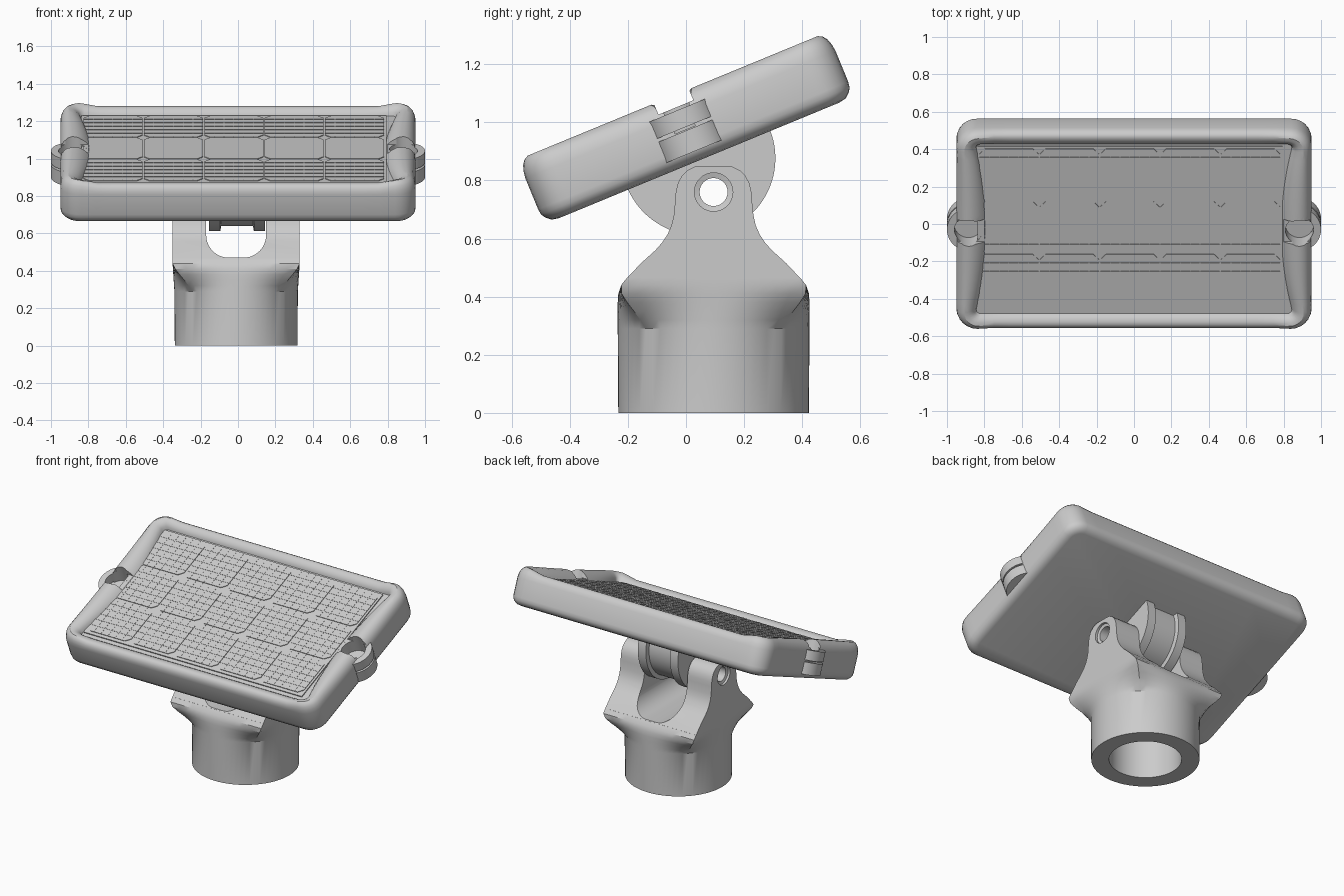
import bpy, bmesh, math
from mathutils import Matrix, Vector

if "Cube" in bpy.data.objects:
    bpy.data.objects.remove(bpy.data.objects["Cube"])

TILT = Matrix.Translation((0, 0, 0.98)) @ Matrix.Rotation(math.radians(22.4), 4, 'X')
FLAT = Matrix.Identity(4)
CX, CY = -0.01, 0.095          # centre of the stand


def finish(name, bm, mat=FLAT):
    bmesh.ops.recalc_face_normals(bm, faces=bm.faces)
    me = bpy.data.meshes.new(name)
    bm.to_mesh(me)
    bm.free()
    me.transform(mat)
    ob = bpy.data.objects.new(name, me)
    bpy.context.collection.objects.link(ob)
    return ob


def add_loft(bm, rings):
    rows = [[bm.verts.new(p) for p in ring] for ring in rings]
    n = len(rows[0])
    for a, b in zip(rows, rows[1:]):
        for i in range(n):
            j = (i + 1) % n
            bm.faces.new((a[i], a[j], b[j], b[i]))
    bm.faces.new(rows[0])
    bm.faces.new(rows[-1])


def loft(name, rings, mat=FLAT):
    bm = bmesh.new()
    add_loft(bm, rings)
    return finish(name, bm, mat)


def box_rings(x0, x1, y0, y1, z0, z1):
    return [[(x0, y0, z), (x1, y0, z), (x1, y1, z), (x0, y1, z)] for z in (z0, z1)]


def circle(r, n=64):
    return [(r * math.cos(2 * math.pi * i / n), r * math.sin(2 * math.pi * i / n)) for i in range(n)]


def cylinder(name, x, y, r, z0, z1, mat=FLAT):
    return loft(name, [[(x + a, y + b, z) for a, b in circle(r)] for z in (z0, z1)], mat)


def cut(ob, *cutters):
    bpy.context.view_layer.objects.active = ob
    for c in cutters:
        c.hide_render = True
        m = ob.modifiers.new("cut", 'BOOLEAN')
        m.operation, m.solver, m.object = 'DIFFERENCE', 'EXACT', c
        bpy.ops.object.modifier_apply(modifier=m.name)


def rounded_rect(hx, hy, r, arc=6, sub=20):
    corners = []
    for k, (sx, sy) in enumerate(((1, 1), (-1, 1), (-1, -1), (1, -1))):
        a0 = k * math.pi / 2
        corners.append([Vector((sx * (hx - r) + r * math.cos(a0 + math.pi / 2 * i / arc),
                                sy * (hy - r) + r * math.sin(a0 + math.pi / 2 * i / arc)))
                        for i in range(arc + 1)])
    pts = []
    for k in range(4):
        pts += corners[k]
        a, b = corners[k][-1], corners[(k + 1) % 4][0]
        pts += [a.lerp(b, i / sub) for i in range(1, sub)]
    return pts


# Panel frame: rounded tray, taller crescent rims on the short sides
HX, HY = 0.95, 0.577
outer = rounded_rect(HX, HY, 0.11)
inner = rounded_rect(0.85, 0.49, 0.03)
for p in inner:
    side = min(1, max(0, (abs(p.x) - 0.80) / 0.05))
    p.x -= math.copysign(0.062 * side * (1 - (p.y / 0.49) ** 2), p.x)
rings = []
for inset, v in ((0.055, -0.12), (0.03, -0.115), (0.012, -0.1), (0.003, -0.085), (0, -0.065)):
    rings.append([(p.x, p.y, v) for p in rounded_rect(HX - inset, HY - inset, 0.11 - inset)])
for s, h in ((0, 0.05), (0.04, 0.075), (0.12, 0.097), (0.25, 0.113), (0.4, 0.12),
             (0.6, 0.117), (0.8, 0.104), (0.93, 0.088), (1, 0.066)):
    ring = []
    for o, i in zip(outer, inner):
        p = o.lerp(i, s)
        tall = min(1, max(0, (abs(p.x) - 0.79) / 0.05))
        v = 0.05 + (h - 0.05) * (0.72 + 0.28 * tall)
        ring.append((p.x, p.y, v if s < 1 else 0.066))
    rings.append(ring)
frame = loft("panel_frame", rings, TILT)

# Side lugs: split discs with a socket open to the inside
smooth, helpers = [frame], []
for sx, side in ((1, "right"), (-1, "left")):
    lug = cylinder("lug_upper_" + side, sx * 0.875, -0.005, 0.125, 0.004, 0.068, TILT)
    low = cylinder("lug_lower_" + side, sx * 0.875, -0.005, 0.125, -0.085, -0.008, TILT)
    socket = cylinder("socket_cutter", sx * 0.885, -0.005, 0.075, -0.004, 0.3, TILT)
    xs = sorted((sx * 0.74, sx * 1.05))
    gap = loft("gap_cutter", box_rings(*xs, -0.07, 0.06, 0.079, 0.3), TILT)
    cut(frame, socket, gap)
    cut(lug, socket)
    smooth += [lug, low]
    helpers += [socket, gap]

# Solar sheet and its cells with fine conductor lines
loft("solar_sheet", box_rings(-0.838, 0.795, -0.462, 0.478, 0.06, 0.073), TILT)
bm = bmesh.new()
PX, PY, CH = 0.323, 0.305, 0.03
for col in range(5):
    for row in range(3):
        x, y = -0.83 + PX * (col + 0.5), -0.445 + PY * (row + 0.5)
        a, b = PX / 2 - 0.004, PY / 2 - 0.004
        octo = [(a, -b + CH), (a, b - CH), (a - CH, b), (-a + CH, b),
                (-a, b - CH), (-a, -b + CH), (-a + CH, -b), (a - CH, -b)]
        add_loft(bm, [[(x + p, y + q, z) for p, q in octo] for z in (0.07, 0.077)])
        for k in range(1, 6):
            lx, ly = x - a + 2 * a * k / 6, y - b + 2 * b * k / 6
            add_loft(bm, box_rings(lx - 0.0015, lx + 0.0015, y - b, y + b, 0.074, 0.0782))
            add_loft(bm, box_rings(x - a, x + a, ly - 0.0015, ly + 0.0015, 0.074, 0.0785))
finish("solar_cells", bm, TILT)

# Hinge tongue: half disc under the panel, with a shallow central groove
rings = []
for x, r in ((-0.155, 0.265), (-0.095, 0.265), (-0.09, 0.238), (0.08, 0.238), (0.085, 0.265), (0.145, 0.265)):
    half = [(x, r * math.cos(t), -0.112 - r * math.sin(t)) for t in (math.pi * i / 40 for i in range(41))]
    rings.append(half + [(x, -r, -0.09), (x, r, -0.09)])
tongue = loft("hinge_tongue", rings, TILT)

# Base socket: hollow round collar flowing into a square shoulder
rings = []
for r, z in ((0.22, 0.28), (0.22, 0), (0.328, 0), (0.33, 0.29)):
    rings.append([(CX + a, CY + b, z) for a, b in circle(r)])
for z, t, hx, hy in ((0.32, 0.2, 0.332, 0.33), (0.35, 0.42, 0.334, 0.33), (0.38, 0.66, 0.336, 0.33),
                     (0.41, 0.88, 0.338, 0.328), (0.44, 1, 0.34, 0.318), (0.466, 1, 0.34, 0.297)):
    ring = []
    for c, s in circle(1):
        k = 1 / max(abs(c), abs(s))
        f = 1 - t + t * k
        ring.append((CX + c * f * hx, CY + s * f * hy, z))
    rings.append(ring)
base = loft("base_socket", rings)

# Fork: side profile extruded across, then slotted and drilled
prof = [(0.298, 0.464), (0.25, 0.515), (0.20, 0.56), (0.178, 0.585), (0.158, 0.615), (0.145, 0.645),
        (0.137, 0.68), (0.132, 0.73), (0.13, 0.76), (0.123, 0.79), (0.11, 0.815), (0.09, 0.835),
        (0.065, 0.847), (0.04, 0.85)]
prof = prof + [(-y, z) for y, z in reversed(prof)]
fork = loft("fork", [[(x, CY + y, z) for y, z in prof] for x in (CX - 0.34, CX + 0.34)])
slot = [(0.04 + 0.12 * math.cos(t), 0.59 - 0.12 * math.sin(t)) for t in (math.pi / 20 * i for i in range(11))]
slot = [(0.16, 1.0)] + slot
slot = slot + [(-x, z) for x, z in reversed(slot)]
slot_cutter = loft("slot_cutter", [[(CX + x, y, z) for x, z in slot] for y in (-0.6, 0.8)])
pin_cutter = loft("pin_cutter", [[(CX + x, CY + a, 0.76 + b) for a, b in circle(r)]
                                 for x, r in ((-0.5, 0.066), (-0.325, 0.066), (-0.32, 0.048),
                                              (0.32, 0.048), (0.325, 0.066), (0.5, 0.066))])
cut(fork, slot_cutter, pin_cutter)
cut(tongue, pin_cutter)

# Smooth shading, then discard the cutters
for ob in smooth + [tongue, base, fork]:
    bpy.ops.object.select_all(action='DESELECT')
    ob.select_set(True)
    bpy.context.view_layer.objects.active = ob
    bpy.ops.object.shade_smooth_by_angle(angle=math.radians(30))
for ob in helpers + [slot_cutter, pin_cutter]:
    bpy.data.objects.remove(ob)
